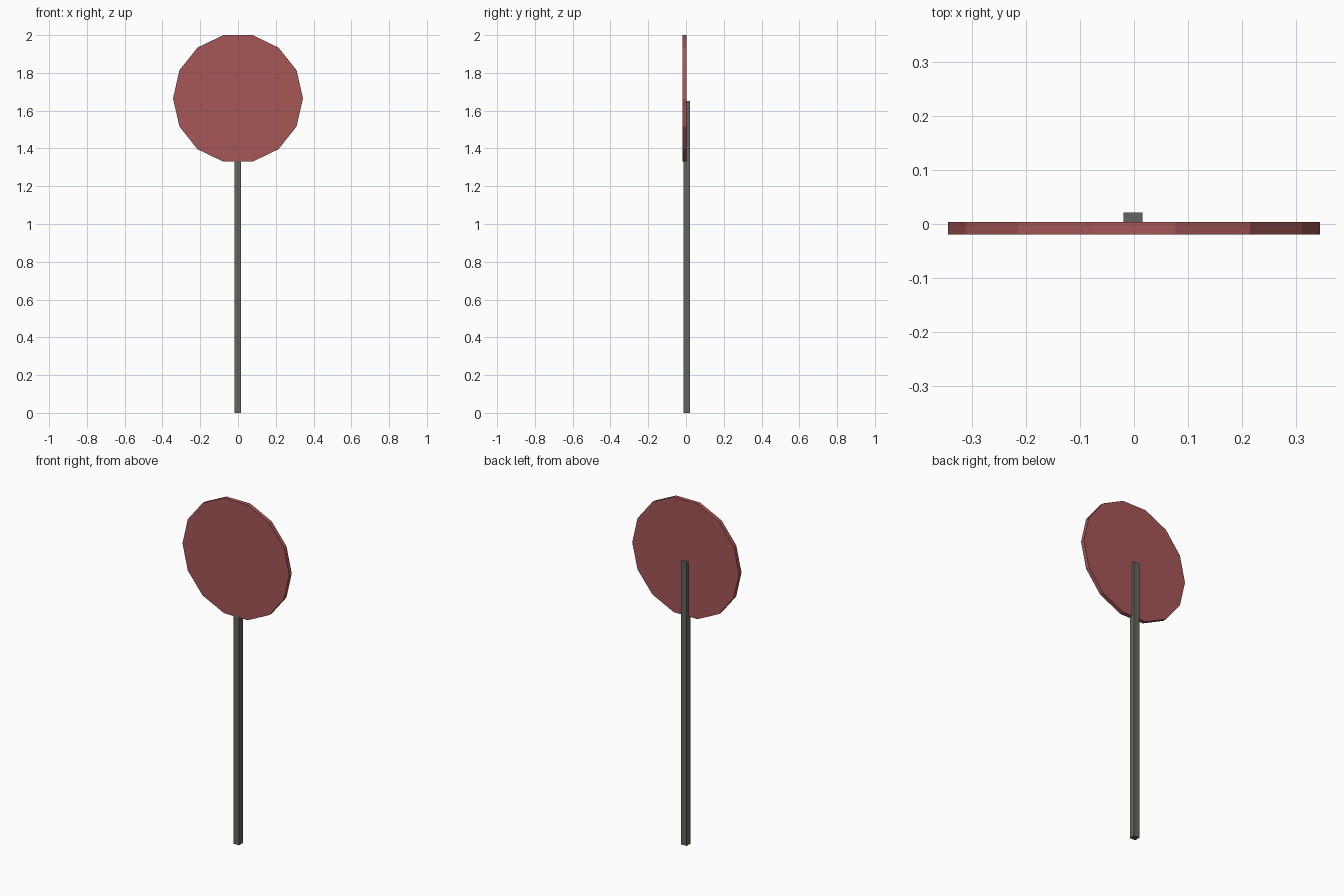
import bpy
from math import pi

cube = bpy.data.objects.get("Cube")
if cube:
    bpy.data.objects.remove(cube, do_unlink=True)


def material(name, rgb):
    mat = bpy.data.materials.new(name)
    mat.use_nodes = True
    colour = (*rgb, 1)
    mat.diffuse_color = colour
    mat.node_tree.nodes["Principled BSDF"].inputs["Base Color"].default_value = colour
    return mat


def finish(name, mat):
    obj = bpy.context.object
    obj.name = obj.data.name = name
    obj.data.materials.append(mat)
    bpy.ops.object.transform_apply(location=False, rotation=True, scale=True)
    return obj


red = material("dull_red", (0.38, 0.095, 0.095))
grey = material("warm_grey", (0.13, 0.13, 0.11))

# Round sign plate: fourteen flat sides, one edge level at the top
sides, radius = 14, 0.344
bpy.ops.mesh.primitive_cylinder_add(
    vertices=sides, radius=radius, depth=0.023,
    location=(0, -0.008, 1.665), rotation=(pi / 2, pi / sides, 0))
finish("sign_plate", red)

# Square post, let into the back of the plate
bpy.ops.mesh.primitive_cube_add(size=1, location=(-0.0015, 0.0035, 0.825))
bpy.context.object.scale = (0.035, 0.035, 1.65)
finish("post", grey)
